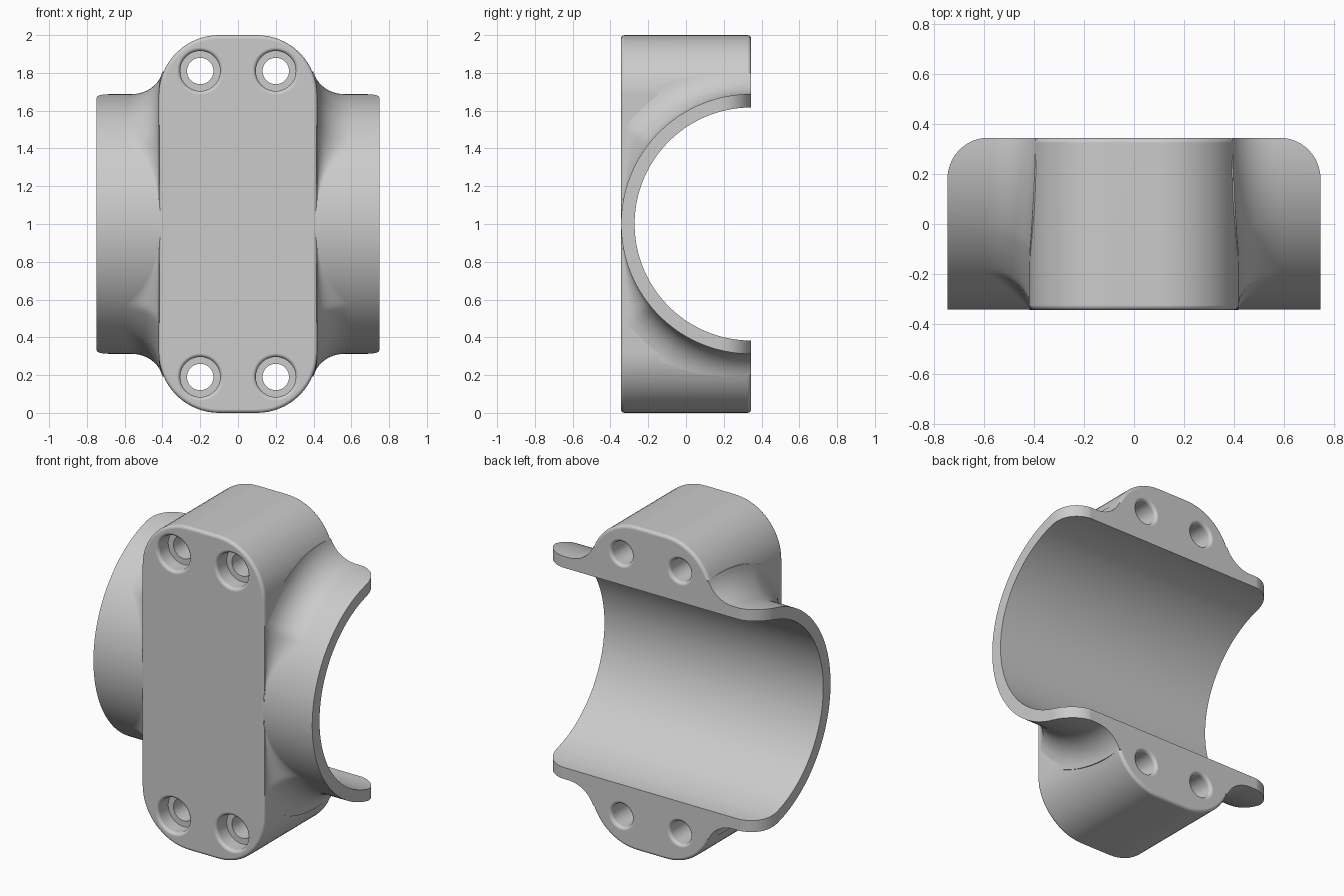
import bpy
import bmesh
from math import sin, cos, pi, radians

if "Cube" in bpy.data.objects:
    bpy.data.objects.remove(bpy.data.objects["Cube"], do_unlink=True)

BACK = 0.345      # split plane; the bore axis lies on it at z = 1
FRONT = -0.345
OUTER, BORE = 0.688, 0.617
HALF_W = 0.42     # half width of the clamp block

grey = bpy.data.materials.new("plain_grey")
grey.use_nodes = True
grey.diffuse_color = (0.6, 0.6, 0.6, 1)
grey.node_tree.nodes["Principled BSDF"].inputs["Base Color"].default_value = (0.6, 0.6, 0.6, 1)


def loft(name, rings, cap_bevel=0):
    """Solid through equal closed rings, with flat caps and optional rounded cap edges."""
    bm = bmesh.new()
    loops = [[bm.verts.new(p) for p in ring] for ring in rings]
    n = len(loops[0])
    for a, b in zip(loops, loops[1:]):
        for i in range(n):
            j = (i + 1) % n
            bm.faces.new((a[i], a[j], b[j], b[i]))
    caps = [bm.faces.new(loops[0]), bm.faces.new(loops[-1])]
    bmesh.ops.recalc_face_normals(bm, faces=bm.faces[:])
    if cap_bevel:
        edges = [e for f in caps for e in f.edges]
        bmesh.ops.bevel(bm, geom=edges, offset=cap_bevel, segments=4,
                        profile=0.5, affect='EDGES')
    mesh = bpy.data.meshes.new(name)
    bm.to_mesh(mesh)
    bm.free()
    mesh.materials.append(grey)
    obj = bpy.data.objects.new(name, mesh)
    bpy.context.scene.collection.objects.link(obj)
    return obj


def combine(target, tool, operation):
    mod = target.modifiers.new("combine", 'BOOLEAN')
    mod.operation, mod.object, mod.solver = operation, tool, 'EXACT'
    bpy.context.view_layer.objects.active = target
    bpy.ops.object.modifier_apply(modifier=mod.name)
    bpy.data.objects.remove(tool, do_unlink=True)


def arc(cx, cy, r, start, end, steps):
    return [(cx + r * cos(radians(start + (end - start) * i / steps)),
             cy + r * sin(radians(start + (end - start) * i / steps)))
            for i in range(steps + 1)]


# Clamp block: upright slab with big round corners and softened rims
CORNER = 0.32
outline = []
for k, (sx, sz) in enumerate([(1, 1), (-1, 1), (-1, -1), (1, -1)]):
    outline += arc(sx * (HALF_W - CORNER), 1 + sz * (1 - CORNER), CORNER,
                   90 * k, 90 * k + 90, 16)
body = loft("clamp_half", [[(x, y, z) for x, z in outline] for y in (FRONT, BACK)], 0.02)


# Half tube, with a fillet that flares into the block and fades toward the front
def tube_section(t):
    rear = min(t, pi - t)
    room = 0.68 / max(sin(rear), 0.01) - OUTER
    fillet = min(0.18, max(0.001, room))
    near_back = max(0, 1 - rear / radians(32))
    cx = HALF_W - 0.002 + fillet - 0.038 * near_back
    sweep = radians(90 - 23 * near_back)
    side = [(0.8, 0.5), (0.8, OUTER)]
    for i in range(11):
        a = sweep * i / 10
        side.append((cx - fillet * sin(a), OUTER + fillet * (1 - cos(a))))
    section = side + [(-x, r) for x, r in reversed(side)]
    return [(x, BACK - 0.0005 - r * sin(t), 1 + r * cos(t)) for x, r in section]


STEPS = 96
tube = loft("tube", [tube_section(pi * i / STEPS) for i in range(STEPS + 1)])
combine(body, tube, 'UNION')

# Bore through the tube
circle = arc(BACK, 1, BORE, 0, 357.5, 143)
bore = loft("bore_cutter", [[(x, y, z) for y, z in circle] for x in (-1, 1)])
combine(body, bore, 'DIFFERENCE')

# Counterbored screw holes with rounded mouths
HEAD, SHANK, LIP = 0.106, 0.07, 0.02
front_lip = arc(HEAD + LIP, FRONT + LIP, LIP, 270, 180, 5)
back_lip = arc(SHANK + LIP, BACK - LIP, LIP, 180, 90, 5)
profile = ([(HEAD + LIP, FRONT - 0.05)] + front_lip + [(HEAD, FRONT + 0.1), (SHANK, FRONT + 0.1)]
           + back_lip + [(SHANK + LIP, BACK + 0.05)])
for hx in (-0.2, 0.2):
    for hz in (0.19, 1.81):
        rings = [[(hx + r * cos(2 * pi * i / 40), y, hz + r * sin(2 * pi * i / 40))
                  for i in range(40)] for r, y in profile]
        combine(body, loft("hole_cutter", rings), 'DIFFERENCE')

# Trim the tube ends, rounding their rear corners
ROUND, END = 0.165, 0.748
trim = (arc(END - ROUND, BACK + 0.001 - ROUND, ROUND, 0, 90, 16)
        + arc(ROUND - END, BACK + 0.001 - ROUND, ROUND, 90, 180, 16)
        + [(-END, -0.5), (END, -0.5)])
trimmer = loft("end_trimmer", [[(x, y, z) for x, y in trim] for z in (-0.5, 2.5)])
combine(body, trimmer, 'INTERSECT')

# One material and smooth shading with crisp edges
body.data.materials.clear()
body.data.materials.append(grey)
for face in body.data.polygons:
    face.material_index = 0
for obj in bpy.context.selected_objects:
    obj.select_set(False)
body.select_set(True)
bpy.context.view_layer.objects.active = body
bpy.ops.object.shade_smooth_by_angle(angle=radians(30))
normals = body.modifiers.new("even_shading", 'WEIGHTED_NORMAL')
normals.keep_sharp = True
